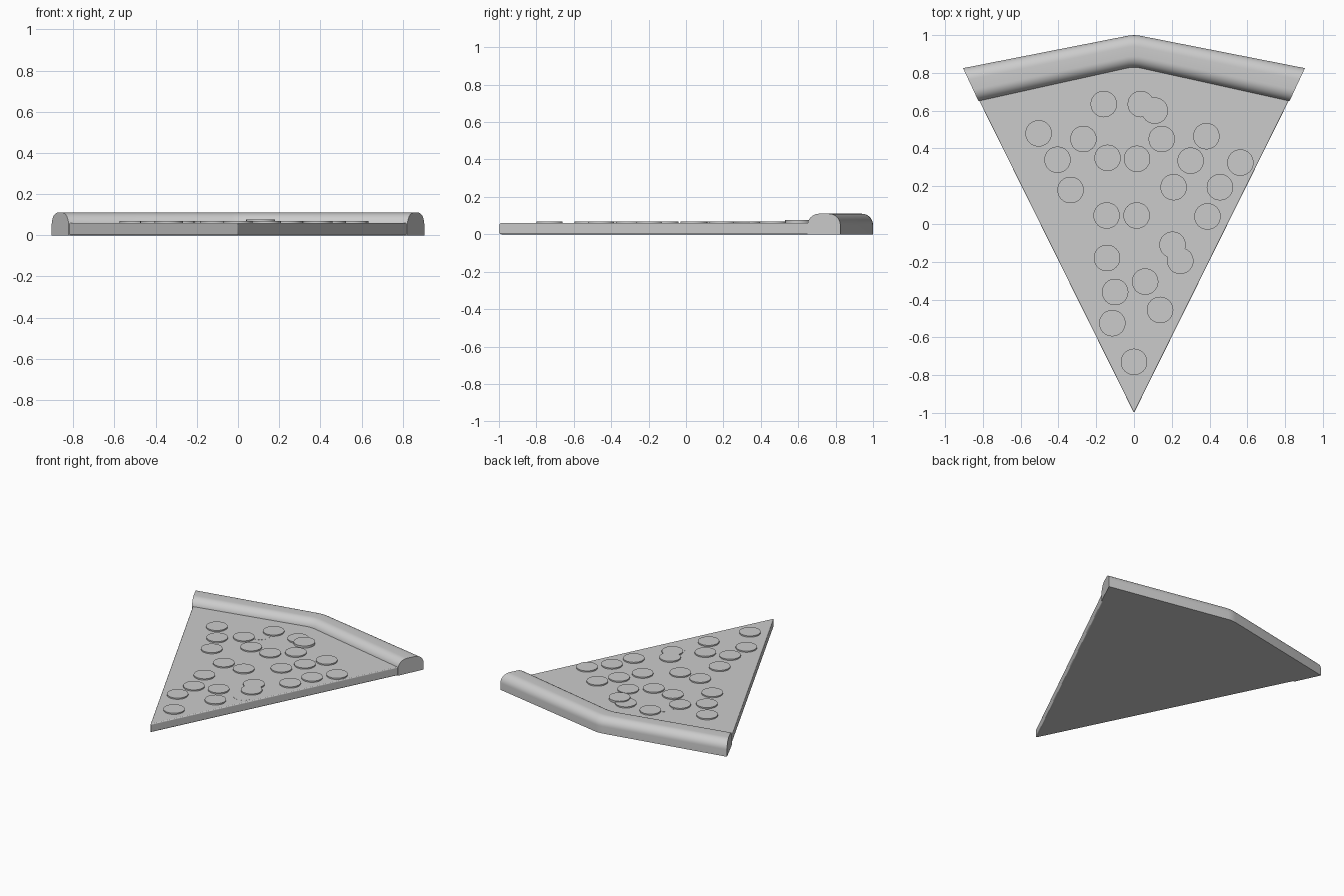
import bpy, bmesh, math
from mathutils import Vector

if "Cube" in bpy.data.objects:
    bpy.data.objects.remove(bpy.data.objects["Cube"])


def finish(bm, name):
    bmesh.ops.recalc_face_normals(bm, faces=bm.faces[:])
    mesh = bpy.data.meshes.new(name)
    bm.to_mesh(mesh)
    bm.free()
    obj = bpy.data.objects.new(name, mesh)
    bpy.context.collection.objects.link(obj)
    bpy.ops.object.select_all(action='DESELECT')
    bpy.context.view_layer.objects.active = obj
    obj.select_set(True)
    return obj


# Flat wedge base, running a little way under the crust
bm = bmesh.new()
outline = [(0, -1), (0.85, 0.715), (0, 0.89), (-0.85, 0.715)]
face = bm.faces.new([bm.verts.new((x, y, 0)) for x, y in outline])
ext = bmesh.ops.extrude_face_region(bm, geom=[face])
bmesh.ops.translate(bm, vec=(0, 0, 0.06),
                    verts=[v for v in ext['geom'] if isinstance(v, bmesh.types.BMVert)])
base = finish(bm, "slice_base")
bevel = base.modifiers.new("soft_edges", 'BEVEL')
bevel.width = 0.006
bevel.segments = 3
bpy.ops.object.shade_smooth_by_angle(angle=math.radians(35))

# Crust: rounded profile (t runs from inner to outer edge) lofted along the back
H, R, STEPS = 0.11, 0.06, 10
W = 0.17
profile = [(0, 0)]
for i in range(STEPS + 1):
    a = math.pi / 2 * i / STEPS
    profile.append(((R - R * math.cos(a)) / W, H - R + R * math.sin(a)))
profile += [(1 - t, z) for t, z in reversed(profile)]

stations = [((-0.823, 0.65), (-0.905, 0.825)), ((-0.03, 0.826), (-0.03, 0.997)),
            ((0, 0.828), (0, 1.0)),
            ((0.03, 0.826), (0.03, 0.997)), ((0.823, 0.65), (0.905, 0.825))]
bm = bmesh.new()
rings = []
for inner, outer in stations:
    a, b = Vector(inner), Vector(outer)
    rings.append([bm.verts.new((*a.lerp(b, t), z)) for t, z in profile])
n = len(profile)
for r0, r1 in zip(rings, rings[1:]):
    for i in range(n):
        j = (i + 1) % n
        bm.faces.new((r0[i], r0[j], r1[j], r1[i]))
bm.faces.new(rings[0])
bm.faces.new(rings[-1])
finish(bm, "crust")
bpy.ops.object.shade_smooth_by_angle(angle=math.radians(35))

# Round toppings: thin discs sunk into the base
spots = [(-.505, .48), (-.405, .34), (-.336, .18), (-.268, .45), (-.16, .635), (.036, .635),
         (-.14, .35), (.016, .345), (.147, .45), (.383, .465), (.30, .335), (.21, .195),
         (.389, .04), (.455, .195), (.563, .325), (-.145, .045), (.014, .045),
         (-.143, -.18), (-.10, -.36), (.059, -.305), (.204, -.11), (.245, -.195),
         (-.115, -.525), (.138, -.455), (0, -.73)]
toppings = [(x, y, 0.069) for x, y in spots]
toppings += [(0.11, 0.6, 0.076), (-0.2, 0.54, 0.0605), (0.25, -0.29, 0.0605)]
for k, (x, y, top) in enumerate(toppings):
    bpy.ops.mesh.primitive_cylinder_add(vertices=32, radius=0.07, depth=0.02,
                                        location=(x, y, top - 0.01))
    bpy.context.object.name = f"topping_{k + 1}"
    bpy.ops.object.shade_smooth_by_angle(angle=math.radians(35))
